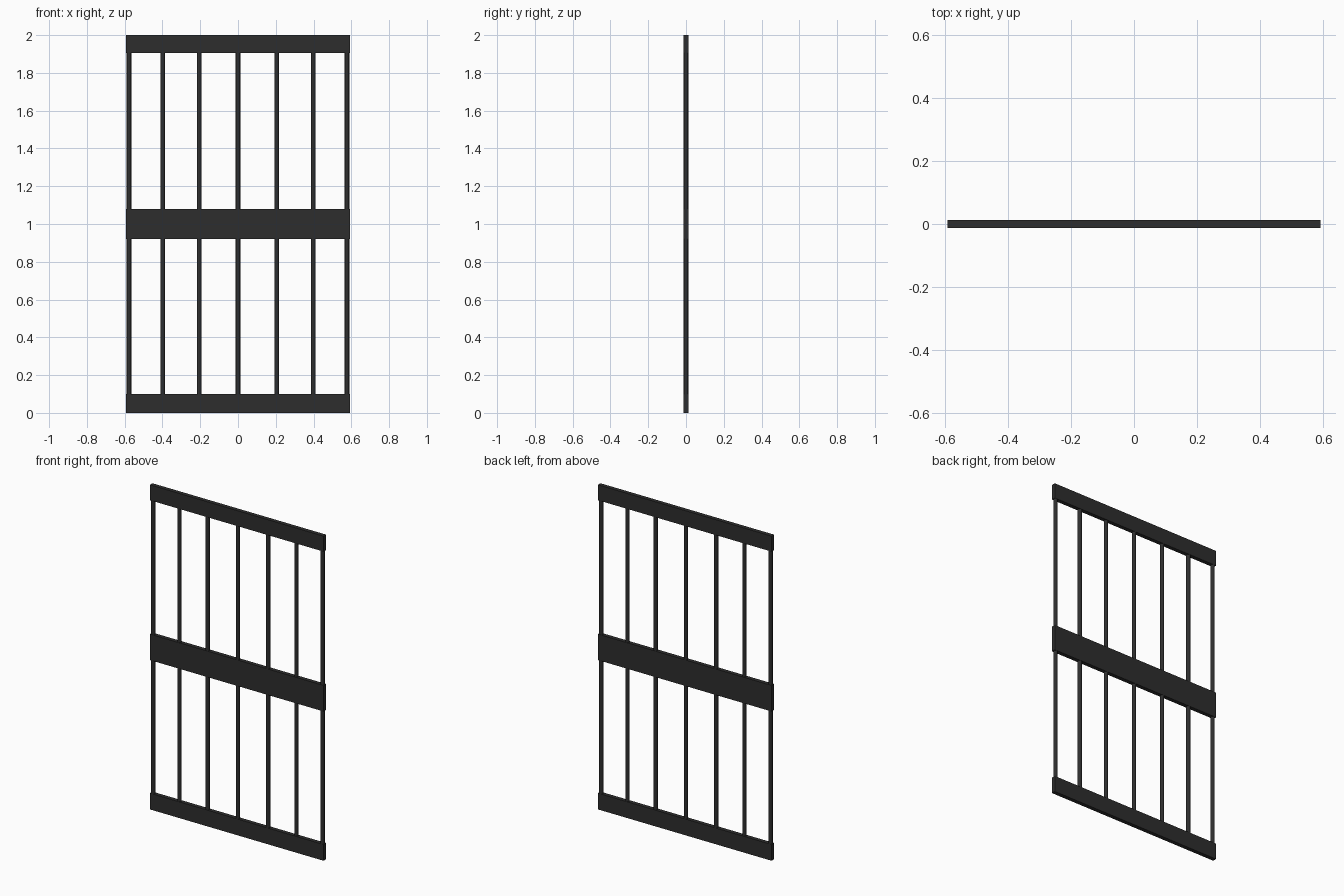
import bpy

if "Cube" in bpy.data.objects:
    bpy.data.objects.remove(bpy.data.objects["Cube"])

iron = bpy.data.materials.new("dark_iron")
iron.diffuse_color = (0.027, 0.027, 0.027, 1)
iron.use_nodes = True
iron.node_tree.nodes["Principled BSDF"].inputs["Base Color"].default_value = iron.diffuse_color

HALF_WIDTH = 0.592
THICKNESS = 0.025


def finish(name):
    ob = bpy.context.object
    ob.name = name
    ob.data.materials.append(iron)
    return ob


def rail(name, z0, z1):
    bpy.ops.mesh.primitive_cube_add(size=1, location=(0, 0, (z0 + z1) / 2))
    ob = finish(name)
    ob.scale = (2 * HALF_WIDTH, THICKNESS, z1 - z0)
    bpy.ops.object.transform_apply(location=False, rotation=False, scale=True)


# Flat horizontal rails
rail("bottom_rail", 0.0, 0.1)
rail("middle_rail", 0.92, 1.08)
rail("top_rail", 1.905, 2.0)

# Round upright bars, ends hidden inside the rails
for i, x in enumerate((-0.577, -0.398, -0.206, 0, 0.206, 0.398, 0.577)):
    bpy.ops.mesh.primitive_cylinder_add(vertices=16, radius=0.012, depth=1.9,
                                        location=(x, 0, 1.0))
    finish(f"upright_bar_{i + 1}")
    bpy.ops.object.shade_smooth_by_angle()
